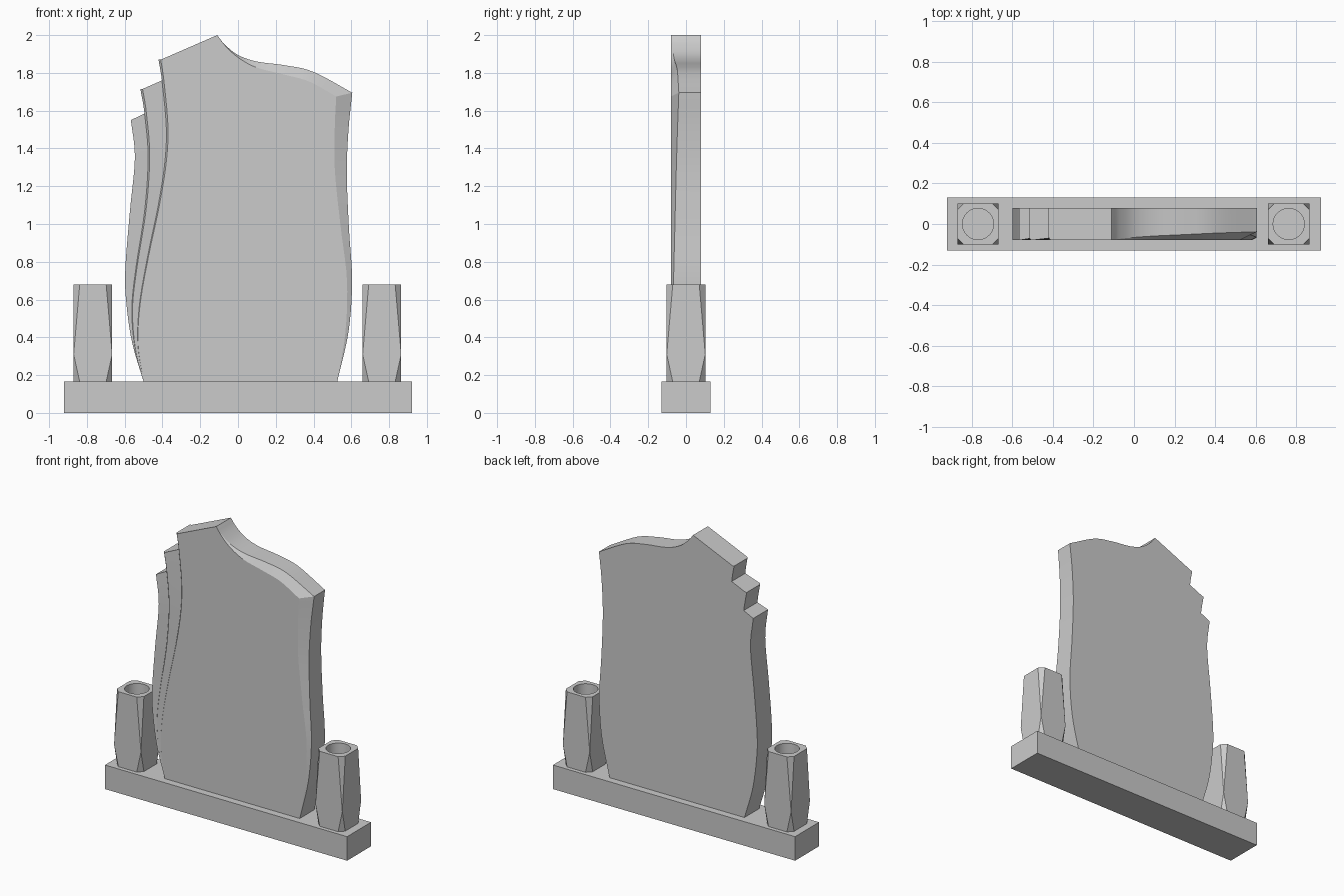
import bpy, bmesh, math
from mathutils import Vector

if "Cube" in bpy.data.objects:
    bpy.data.objects.remove(bpy.data.objects["Cube"])

FRONT, BACK, FLOOR = -0.08, 0.08, 0.165


def finish(bm, name, angle):
    bmesh.ops.remove_doubles(bm, verts=bm.verts, dist=1e-5)
    bmesh.ops.dissolve_degenerate(bm, edges=bm.edges, dist=1e-5)
    bmesh.ops.recalc_face_normals(bm, faces=bm.faces)
    me = bpy.data.meshes.new(name)
    bm.to_mesh(me)
    bm.free()
    ob = bpy.data.objects.new(name, me)
    bpy.context.collection.objects.link(ob)
    bpy.ops.object.select_all(action='DESELECT')
    ob.select_set(True)
    bpy.context.view_layer.objects.active = ob
    bpy.ops.object.shade_smooth_by_angle(angle=math.radians(angle))
    return ob


def spline(pts, k=5):
    """Catmull-Rom curve through (x, z) points, k samples per segment."""
    p = [Vector(q) for q in pts]
    p = [2 * p[0] - p[1]] + p + [2 * p[-1] - p[-2]]
    out = []
    for i in range(1, len(p) - 2):
        a, b, c, d = p[i - 1:i + 3]
        for j in range(k):
            t = j / k
            out.append(0.5 * (2 * b + (c - a) * t + (2 * a - 5 * b + 4 * c - d) * t * t
                              + (3 * b - a - 3 * c + d) * t ** 3))
    return out + [p[-2]]


def lift(chain, d0=0.0, d1=0.0, dx=0.0):
    """Place a 2D chain near the front plane; recess and x shift vary along it."""
    n = len(chain) - 1
    return [Vector((q.x + dx * i / n, FRONT + d0 + (d1 - d0) * i / n, q.y))
            for i, q in enumerate(chain)]


# Plinth
bpy.ops.mesh.primitive_cube_add(size=1, location=(0, 0, FLOOR / 2))
base = bpy.context.object
base.name = "plinth"
base.scale = (1.84, 0.26, FLOOR)

# Headstone curves, as (x, z) points
foot, peak = (-0.5, FLOOR), (-0.11, 2.0)
left = spline([foot, (-0.56, 0.37), (-0.59, 0.57), (-0.597, 0.75), (-0.573, 1.06),
               (-0.546, 1.35), (-0.567, 1.55)])
rib1 = spline([foot, (-0.545, 0.34), (-0.562, 0.55), (-0.54, 0.77), (-0.493, 1.08),
               (-0.476, 1.36), (-0.495, 1.585), (-0.517, 1.715)])
rib2 = spline([foot, (-0.53, 0.36), (-0.522, 0.57), (-0.478, 0.83), (-0.422, 1.1),
               (-0.387, 1.33), (-0.38, 1.52), (-0.403, 1.76), (-0.421, 1.87)])
top_out = spline([peak, (-0.07, 1.95), (0.0, 1.895), (0.1, 1.86), (0.25, 1.84),
                  (0.4, 1.805), (0.605, 1.695)])
top_in = spline([peak, (-0.06, 1.935), (0.01, 1.875), (0.1, 1.828), (0.25, 1.79),
                 (0.38, 1.753), (0.52, 1.675)])
right_out = spline([(0.605, 1.695), (0.585, 1.5), (0.576, 1.27), (0.587, 0.98),
                    (0.604, 0.7), (0.585, 0.43), (0.525, FLOOR)])
right_in = spline([(0.52, 1.675), (0.512, 1.5), (0.513, 1.28), (0.544, 0.98),
                   (0.577, 0.7), (0.568, 0.42), (0.525, FLOOR)])

L0 = lift(left)
A1, B1 = lift(rib1, 0, 0.014), lift(rib1, dx=0.012)
A2, B2 = lift(rib2, 0, 0.014), lift(rib2, dx=0.012)
TO, TI = lift(top_out, 0, 0.042), lift(top_in)
RO, RI = lift(right_out, 0.042, 0), lift(right_in)

bm = bmesh.new()


def face(pts):
    clean = [p for i, p in enumerate(pts) if (p - pts[i - 1]).length > 1e-5]
    if len(clean) > 2:
        bm.faces.new([bm.verts.new(p) for p in clean])


def strip(a, b):
    for i in range(min(len(a), len(b)) - 1):
        face([a[i], b[i], b[i + 1], a[i + 1]])


# Overlapping side panels, their stepped edges, the bevels and the main face
for a, b in ((L0, A1), (A1, B1), (B1, A2), (A2, B2), (TO, TI), (RO, RI)):
    strip(a, b)
face(B2 + TI + RI[1:])

# Outer edge and back
n1, n2 = len(L0) - 1, len(B1) - 1
outline = (L0 + A1[n1:] + [B1[-1]] + A2[n2:] + [B2[-1]] + TO + RO[1:])
rear = [Vector((p.x, BACK, p.z)) for p in outline]
strip(outline + outline[:1], rear + rear[:1])
flat = [p for i, p in enumerate(rear) if (p - rear[i - 1]).length > 1e-5]
face(flat)
finish(bm, "headstone", 10)


def ring(bm, half, cut, z):
    h, c = half, half - cut
    return [bm.verts.new((x, y, z)) for x, y in
            ((c, -h), (h, -c), (h, c), (c, h), (-c, h), (-h, c), (-h, -c), (-c, -h))]


def skin(bm, a, b):
    n = len(a)
    return [bm.faces.new((a[i], a[(i + 1) % n], b[(i + 1) % n], b[i])) for i in range(n)]


def vase(name, x):
    bm = bmesh.new()
    # Tapering chamfers that vanish at the waist
    rings = [ring(bm, 0.102, c, z) for c, z in ((0.032, FLOOR), (0.0, 0.31), (0.032, 0.68))]
    skin(bm, rings[0], rings[1])
    skin(bm, rings[1], rings[2])
    bm.faces.new(rings[0])
    # Round hole
    hole = [[bm.verts.new((0.077 * math.cos(i * math.pi / 16),
                           0.077 * math.sin(i * math.pi / 16), z)) for i in range(32)]
            for z in (0.68, 0.40)]
    skin(bm, hole[0], hole[1])
    bm.faces.new(hole[1])
    rim = [bm.edges.get((r[i], r[i - 1])) for r in (rings[2], hole[0]) for i in range(len(r))]
    bmesh.ops.triangle_fill(bm, edges=rim, use_beauty=True)
    finish(bm, name, 13).location.x = x


vase("left_vase", -0.768)
vase("right_vase", 0.762)
